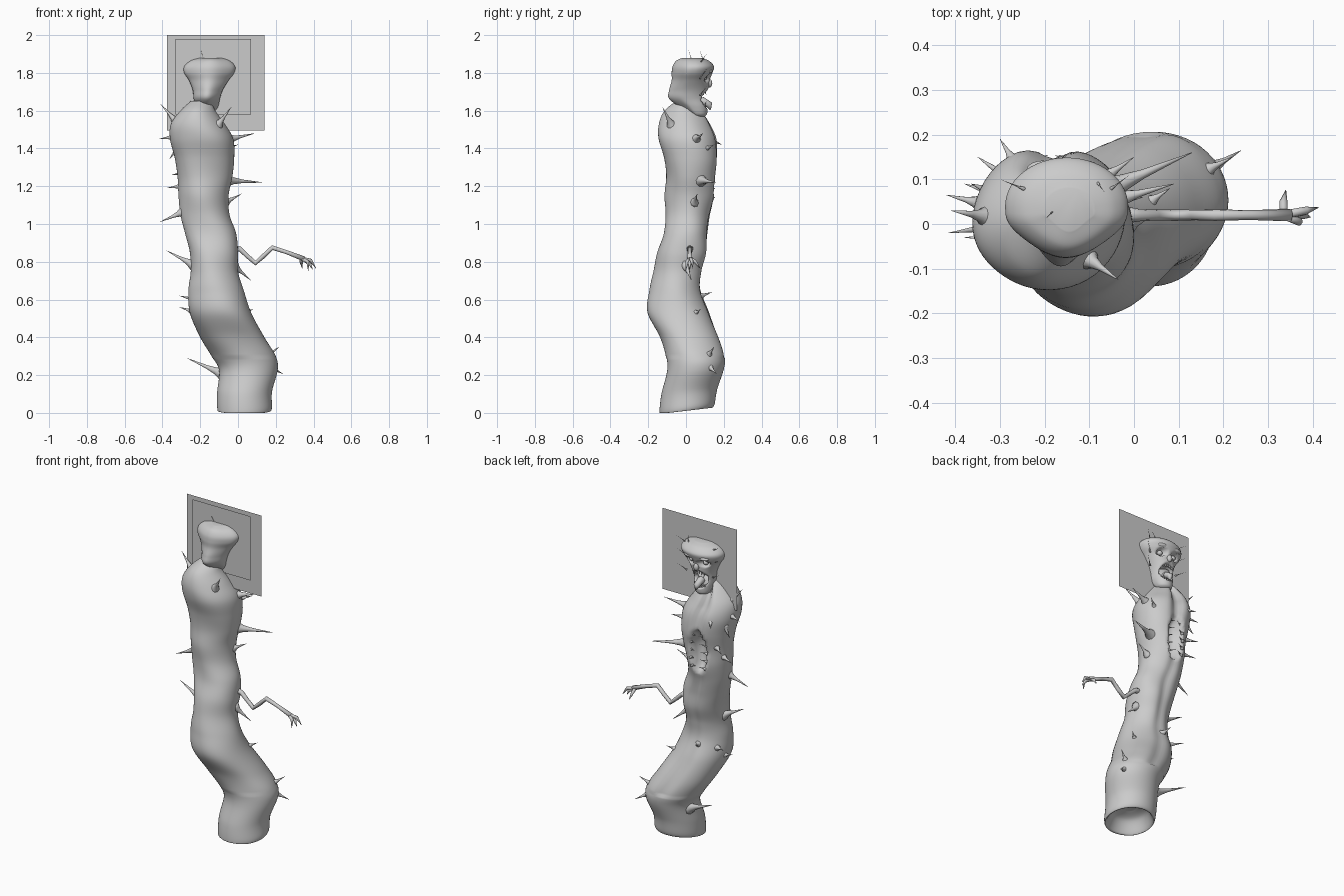
import bpy
import bmesh
import math
from mathutils import Vector

default_cube = bpy.data.objects.get("Cube")
if default_cube:
    bpy.data.objects.remove(default_cube, do_unlink=True)

grey = bpy.data.materials.new("plain_grey")
grey.use_nodes = True
grey.diffuse_color = (0.6, 0.6, 0.6, 1)
grey.node_tree.nodes["Principled BSDF"].inputs["Base Color"].default_value = (0.6, 0.6, 0.6, 1)


def finish(name, bm, smooth=True):
    """Turn a bmesh into a named object with the shared material."""
    bmesh.ops.recalc_face_normals(bm, faces=bm.faces)
    mesh = bpy.data.meshes.new(name)
    bm.to_mesh(mesh)
    bm.free()
    mesh.materials.append(grey)
    for face in mesh.polygons:
        face.use_smooth = smooth
    obj = bpy.data.objects.new(name, mesh)
    bpy.context.collection.objects.link(obj)
    return obj


def spline(a, b, c, d, t):
    """Smooth blend between the two middle values."""
    return 0.5 * (2 * b + (c - a) * t + (2 * a - 5 * b + 4 * c - d) * t * t
                  + (3 * b - a - 3 * c + d) * t ** 3)


def loft(name, rings, deform, sides=56, steps=7):
    """Skin rings given as (z, x min, x max, y min, y max)."""
    bm = bmesh.new()
    last = len(rings) - 1
    previous = None
    for i in range(last * steps + 1):
        k = min(i // steps, last - 1)
        four = [rings[min(max(k + n, 0), last)] for n in (-1, 0, 1, 2)]
        z, x0, x1, y0, y1 = [spline(*v, i / steps - k) for v in zip(*four)]
        loop = []
        for s in range(sides):
            angle = math.tau * s / sides
            point = Vector(((x0 + x1) / 2 + (x1 - x0) / 2 * math.cos(angle),
                            (y0 + y1) / 2 + (y1 - y0) / 2 * math.sin(angle), z))
            loop.append(bm.verts.new(deform(point, angle)))
        if previous:
            for s in range(sides):
                n = (s + 1) % sides
                bm.faces.new((previous[s], previous[n], loop[n], loop[s]))
        else:
            bm.faces.new(loop)
        previous = loop
    bm.faces.new(previous)
    return finish(name, bm)


def tube(name, points, radii, sides=10):
    """Round tapering limb through a few points."""
    bm = bmesh.new()
    points = [Vector(p) for p in points]
    previous = None
    for i, point in enumerate(points):
        along = points[min(i + 1, len(points) - 1)] - points[max(i - 1, 0)]
        turn = Vector((0.3, 1, 0.2)).cross(along).normalized()
        other = along.normalized().cross(turn)
        loop = [bm.verts.new(point + radii[i] * (turn * math.cos(math.tau * s / sides)
                                                 + other * math.sin(math.tau * s / sides)))
                for s in range(sides)]
        if previous:
            for s in range(sides):
                n = (s + 1) % sides
                bm.faces.new((previous[s], previous[n], loop[n], loop[s]))
        else:
            bm.faces.new(loop)
        previous = loop
    bm.faces.new(previous)
    return finish(name, bm)


def thorn(name, base, tip, width):
    """Spike with a flared foot and a slim point."""
    base, tip = Vector(base), Vector(tip)
    points = [base.lerp(tip, t) for t in (-0.2, 0.0, 0.15, 0.4, 1)]
    return tube(name, points, [width * r for r in (1.5, 1, 0.6, 0.32, 0.02)])


def ball(name, centre, size):
    bm = bmesh.new()
    bmesh.ops.create_uvsphere(bm, u_segments=20, v_segments=12, radius=1)
    bmesh.ops.scale(bm, vec=size, verts=bm.verts)
    bmesh.ops.translate(bm, vec=centre, verts=bm.verts)
    return finish(name, bm)


def dent(p, x, z, width, height):
    """1 in the middle of an oval seen from the back, 0 outside it."""
    d = ((p.x - x) / width) ** 2 + ((p.z - z) / height) ** 2
    return max(0, 1 - d * d)


# Winding body: hollow foot first, then rings up to the shoulders
foot = [(0.09, 0.0, 0.06, -0.03, 0.04), (0.07, -0.06, 0.13, -0.09, 0.1),
        (0.01, -0.1, 0.165, -0.13, 0.13)]
outer = [(0.02, -0.11, 0.18, -0.14, 0.15), (0.1, -0.11, 0.18, -0.13, 0.165),
         (0.22, -0.1, 0.21, -0.1, 0.2), (0.3, -0.14, 0.2, -0.105, 0.205),
         (0.4, -0.2, 0.14, -0.14, 0.18), (0.53, -0.255, 0.07, -0.205, 0.13),
         (0.65, -0.262, 0.03, -0.19, 0.08), (0.75, -0.25, 0.0, -0.17, 0.085),
         (0.85, -0.255, 0.0, -0.155, 0.115), (0.95, -0.28, -0.01, -0.12, 0.12),
         (1.05, -0.305, -0.045, -0.105, 0.13), (1.15, -0.315, -0.05, -0.11, 0.155),
         (1.25, -0.32, -0.03, -0.105, 0.16), (1.35, -0.335, -0.02, -0.12, 0.175),
         (1.45, -0.36, -0.025, -0.145, 0.17), (1.53, -0.355, -0.07, -0.14, 0.135),
         (1.6, -0.305, -0.12, -0.11, 0.09), (1.65, -0.25, -0.14, -0.05, 0.05)]


def shape_body(p, angle):
    p.z += max(0, 1 - p.z / 0.3) * 0.12 * (p.y + 0.14) - 0.012 * max(0, 1 - p.z / 0.1)
    p.z = max(p.z, 0)
    back = max(0, math.sin(angle))
    middle = math.exp(-(math.cos(angle) / 0.22) ** 2)
    if p.z > 0.3:
        # Furrow down the back, opening into the chest mouth
        p.y -= back * middle * (0.012 + 0.035 * max(0, min(1, (p.z - 1.3) / 0.2)))
        p.y -= back * 0.07 * dent(p, -0.185, 1.23, 0.055, 0.14)
        p.y += 0.004 * math.sin(3 * angle + 14 * p.z)
    return p


loft("body", foot + outer, shape_body)


def skin(z, toward):
    """Point on the body surface at height z in the direction of a tip."""
    for low, high in zip(outer, outer[1:]):
        if low[0] <= z <= high[0]:
            t = (z - low[0]) / (high[0] - low[0])
            _, x0, x1, y0, y1 = [a + (b - a) * t for a, b in zip(low, high)]
            dx, dy = toward[0] - (x0 + x1) / 2, toward[1] - (y0 + y1) / 2
            reach = 0.96 / math.hypot(dx * 2 / (x1 - x0), dy * 2 / (y1 - y0))
            return ((x0 + x1) / 2 + dx * reach, (y0 + y1) / 2 + dy * reach, z)


# Thorns: foot height, then tip
thorns = [(1.55, -0.41, 0.03, 1.635), (1.46, -0.42, 0.065, 1.45), (1.39, -0.365, 0.09, 1.34),
          (1.2, -0.38, 0.09, 1.19), (1.06, -0.415, -0.02, 1.01), (0.79, -0.38, -0.03, 0.86),
          (0.6, -0.31, 0.07, 0.62), (0.54, -0.31, -0.02, 0.56), (0.21, -0.27, 0.13, 0.29),
          (1.53, -0.035, -0.125, 1.62), (1.45, 0.09, 0.09, 1.48), (1.4, 0.0, 0.15, 1.42),
          (1.23, 0.13, 0.16, 1.22), (1.12, 0.02, 0.06, 1.16), (0.77, 0.07, 0.03, 0.7),
          (0.31, 0.22, 0.15, 0.35), (0.24, 0.24, 0.165, 0.205), (0.53, 0.08, 0.08, 0.55),
          (1.27, -0.35, 0.15, 1.26), (0.62, -0.16, 0.14, 0.64), (1.44, -0.3, 0.19, 1.42)]
for number, (height, *tip) in enumerate(thorns):
    start = skin(height, tip)
    length = (Vector(tip) - Vector(start)).length
    thorn(f"thorn_{number + 1}", start, tip, 0.012 + 0.1 * length)

# Teeth along both lips of the chest mouth
for side in (-1, 1):
    for row in range(5):
        z = 1.135 + 0.048 * row
        x = -0.185 + side * 0.052 * math.sqrt(1 - ((z - 1.23) / 0.16) ** 2)
        thorn("chest_tooth", (x, 0.14, z), (x - side * 0.035, 0.155, z + 0.008), 0.008)

# Neck and head
tube("neck", [(-0.19, 0.0, 1.52), (-0.18, 0.02, 1.6), (-0.165, 0.03, 1.7)], [0.075, 0.055, 0.055], 20)
head_rings = [(1.565, -0.185, -0.145, 0.05, 0.09), (1.58, -0.21, -0.12, 0.02, 0.11),
              (1.62, -0.225, -0.105, -0.03, 0.115), (1.665, -0.235, -0.095, -0.085, 0.115),
              (1.71, -0.24, -0.08, -0.083, 0.12), (1.76, -0.26, -0.05, -0.07, 0.125),
              (1.8, -0.285, -0.02, -0.07, 0.14), (1.835, -0.285, -0.015, -0.065, 0.148),
              (1.865, -0.25, -0.045, -0.045, 0.12), (1.88, -0.2, -0.09, -0.01, 0.08)]
eyes = (-0.205, -0.11)


def shape_head(p, angle):
    if math.sin(angle) > 0:
        p.y -= 0.08 * dent(p, -0.165, 1.665, 0.05, 0.055)
        for x in eyes:
            p.y -= 0.035 * dent(p, x, 1.775, 0.03, 0.024)
    else:
        p.y -= 0.006 * math.cos(4 * angle)
    return p


loft("head", head_rings, shape_head)
for x in eyes:
    ball("eyeball", (x, 0.095, 1.775), (0.016, 0.016, 0.015))
    ball("brow", (x, 0.12, 1.81), (0.036, 0.022, 0.013))
ball("nose", (-0.158, 0.125, 1.745), (0.016, 0.014, 0.022))
tube("tongue", [(-0.165, 0.03, 1.65), (-0.163, 0.09, 1.65), (-0.16, 0.125, 1.63), (-0.158, 0.128, 1.605)],
     [0.018, 0.022, 0.018, 0.004], 14)
for step in range(-2, 3):
    x = -0.165 + 0.016 * step
    for way in (-1, 1):
        edge = 1.665 + way * (0.046 - 0.005 * abs(step))
        thorn("mouth_tooth", (x, 0.1, edge), (x, 0.108, edge - way * 0.02), 0.005)

# Thin hairs around the head
for x, y, side in ((-0.18, 0.01, -0.02), (-0.08, 0.07, 0.015)):
    thorn("hair", (x, y + 0.02, 1.87), (x + side, y, 1.93), 0.003)
for z in (1.69, 1.78, 1.86):
    thorn("cheek_hair", (-0.05, 0.08, z), (-0.01, 0.11, z + 0.04), 0.004)
    thorn("cheek_hair", (-0.25, 0.08, z), (-0.3, 0.1, z + 0.03), 0.004)

# Thin bent arm with clawed hand
tube("arm", [(-0.04, 0.02, 0.87), (0.01, 0.02, 0.868), (0.05, 0.02, 0.83), (0.092, 0.02, 0.793),
             (0.135, 0.02, 0.83), (0.182, 0.02, 0.875), (0.26, 0.02, 0.85), (0.35, 0.02, 0.815)],
     [0.024, 0.014, 0.012, 0.013, 0.012, 0.013, 0.011, 0.014])
fingers = [((0.385, 0.03, 0.808), (0.413, 0.037, 0.765)), ((0.37, 0.005, 0.8), (0.372, -0.002, 0.752)),
           ((0.335, 0.05, 0.8), (0.34, 0.075, 0.765)), ((0.38, 0.02, 0.79), (0.395, 0.015, 0.76))]
for knuckle, claw in fingers:
    tube("finger", [(0.335, 0.02, 0.818), knuckle, claw], [0.01, 0.009, 0.001])

# Flat square panels crossing the head
for name, x0, x1, z0, z1, y in (("panel", -0.375, 0.14, 1.495, 2.0, 0.033),
                                ("inner_panel", -0.33, 0.07, 1.58, 1.98, 0.024)):
    bm = bmesh.new()
    bm.faces.new([bm.verts.new(c) for c in ((x0, y, z0), (x1, y, z0), (x1, y, z1), (x0, y, z1))])
    finish(name, bm, False)
